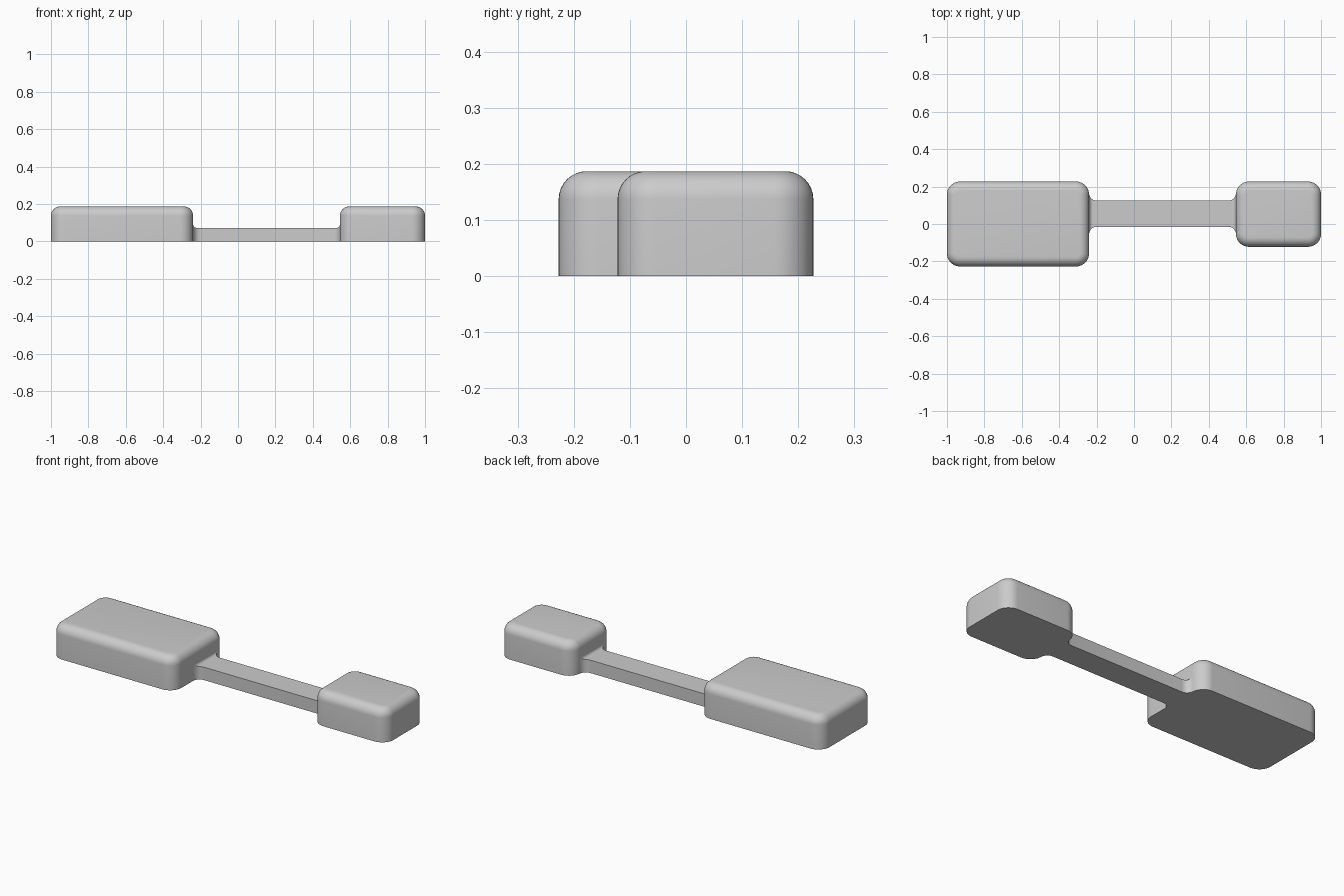
import bpy, bmesh, math
from mathutils import Vector

if "Cube" in bpy.data.objects:
    bpy.data.objects.remove(bpy.data.objects["Cube"], do_unlink=True)

grey = bpy.data.materials.new("light grey")
grey.use_nodes = True
grey.diffuse_color = (0.6, 0.6, 0.6, 1)
grey.node_tree.nodes["Principled BSDF"].inputs["Base Color"].default_value = (0.6, 0.6, 0.6, 1)

HEIGHT = 0.187
BAR_TOP = 0.072
X0, X1 = -0.24, 0.545          # inner faces of the two blocks
Y0, Y1 = -0.015, 0.125         # sides of the bar


def add_object(name, bm):
    bmesh.ops.recalc_face_normals(bm, faces=bm.faces)
    mesh = bpy.data.meshes.new(name)
    bm.to_mesh(mesh)
    bm.free()
    mesh.materials.append(grey)
    obj = bpy.data.objects.new(name, mesh)
    bpy.context.collection.objects.link(obj)
    return obj


def smooth(obj):
    bpy.ops.object.select_all(action="DESELECT")
    obj.select_set(True)
    bpy.context.view_layer.objects.active = obj
    bpy.ops.object.shade_smooth_by_angle(angle=math.radians(30))


def block(name, xa, xb, ya, yb):
    """Box with rounded corners and top rim, and a flat sharp base."""
    bm = bmesh.new()
    bmesh.ops.create_cube(bm, size=1)
    for v in bm.verts:
        v.co = ((xa + xb) / 2 + v.co.x * (xb - xa),
                (ya + yb) / 2 + v.co.y * (yb - ya),
                (v.co.z + 0.5) * HEIGHT)
    upright = [e for e in bm.edges if abs(e.verts[0].co.z - e.verts[1].co.z) > 0.1]
    bmesh.ops.bevel(bm, geom=upright, offset=0.07, segments=10, profile=0.5, affect="EDGES")
    rim = [e for e in bm.edges if all(v.co.z > HEIGHT - 0.001 for v in e.verts)]
    bmesh.ops.bevel(bm, geom=rim, offset=0.05, segments=8, profile=0.5, affect="EDGES")
    smooth(add_object(name, bm))


def fillet(cx, cy, r, start, end, steps=8):
    """Arc points around a centre, angles in degrees."""
    angles = [math.radians(start + (end - start) * i / steps) for i in range(steps + 1)]
    return [(cx + r * math.cos(a), cy + r * math.sin(a)) for a in angles]


def prism(name, outline, to_3d, direction):
    bm = bmesh.new()
    face = bm.faces.new([bm.verts.new(to_3d(p)) for p in outline])
    new = bmesh.ops.extrude_face_region(bm, geom=[face])["geom"]
    bmesh.ops.translate(bm, vec=Vector(direction),
                        verts=[g for g in new if isinstance(g, bmesh.types.BMVert)])
    return add_object(name, bm)


# Two blocks
block("large_block", -1, X0, -0.227, 0.227)
block("small_block", X1, 1, -0.122, 0.227)

# Connecting bar, flared in plan where it meets the blocks
r, t, e = 0.04, 0.02, 0.015
plan = ([(X0 - e, Y0 - r)] + fillet(X0 + r, Y0 - r, r, 180, 90)
        + fillet(X1 - r, Y0 - r, r, 90, 0) + [(X1 + e, Y0 - r), (X1 + e, Y1 + r)]
        + fillet(X1 - r, Y1 + r, r, 0, -90) + fillet(X0 + r, Y1 + r, r, 270, 180)
        + [(X0 - e, Y1 + r)])
bar = prism("connecting_bar", plan, lambda p: (p[0], p[1], 0), (0, 0, HEIGHT / 2 + t))

# Side profile with small fillets on top trims the bar
side = ([(X0 - 0.1, -0.1), (X1 + 0.1, -0.1), (X1 + 0.1, BAR_TOP + t)]
        + fillet(X1 - t, BAR_TOP + t, t, 0, -90)
        + fillet(X0 + t, BAR_TOP + t, t, 270, 180) + [(X0 - 0.1, BAR_TOP + t)])
trim = prism("bar_trim_cutter", side, lambda p: (p[0], -0.3, p[1]), (0, 0.6, 0))
trim.hide_render = True
trim.hide_viewport = True
cut = bar.modifiers.new("trim", "BOOLEAN")
cut.operation = "INTERSECT"
cut.solver = "EXACT"
cut.object = trim
bpy.context.view_layer.update()
bpy.context.view_layer.objects.active = bar
bpy.ops.object.modifier_apply(modifier=cut.name)
bpy.data.objects.remove(trim, do_unlink=True)
smooth(bar)
